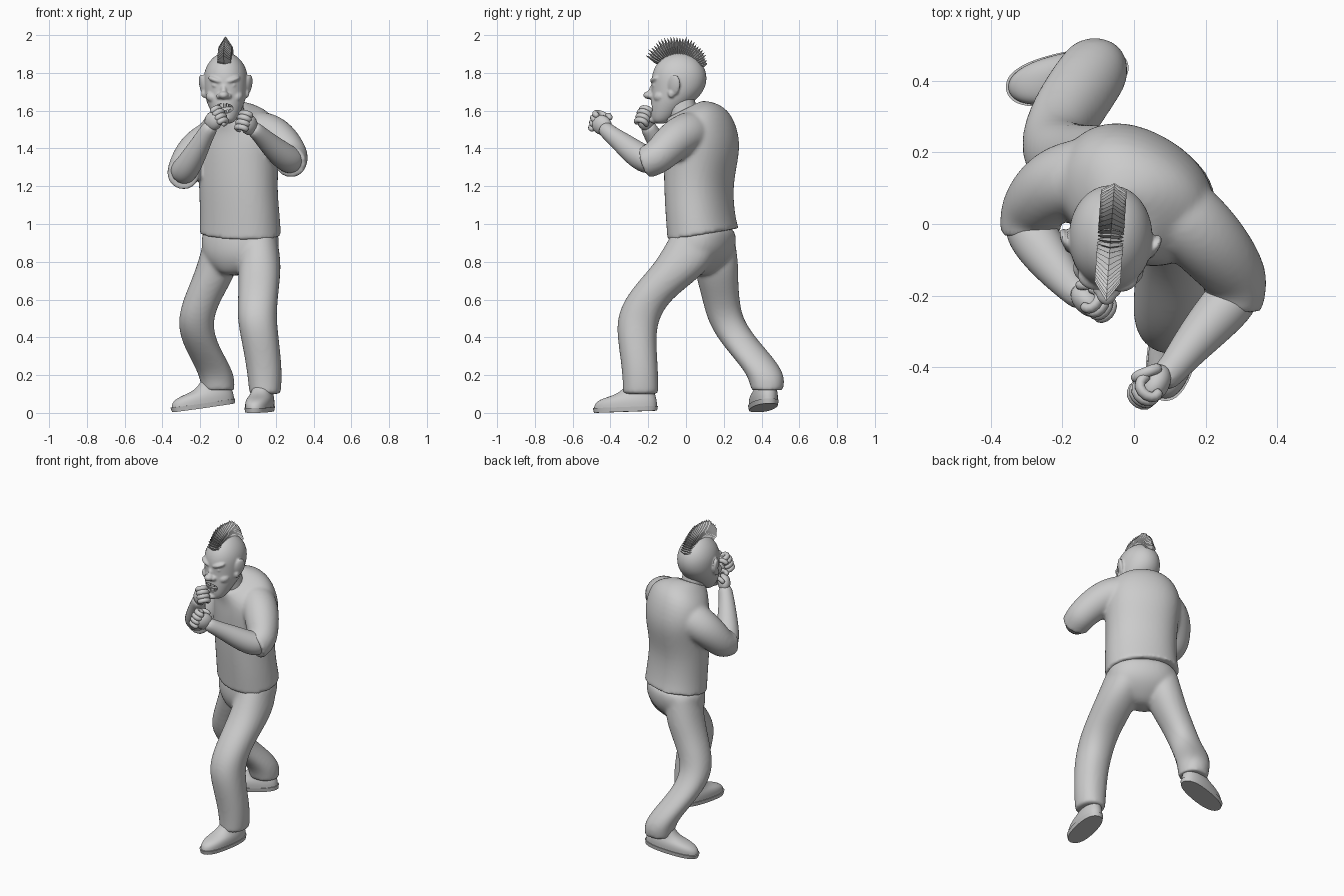
import bpy, bmesh, math, random
from mathutils import Matrix, Vector, Euler

random.seed(4)
default_cube = bpy.data.objects.get("Cube")
if default_cube:
    bpy.data.objects.remove(default_cube, do_unlink=True)
grey = bpy.data.materials.new("plain grey")
grey.use_nodes = True
grey.diffuse_color = (.6, .6, .6, 1)
grey.node_tree.nodes["Principled BSDF"].inputs["Base Color"].default_value = (.6, .6, .6, 1)

def finish(name, bm, smooth=True, levels=0):
    """Turn a bmesh into a named object."""
    bmesh.ops.recalc_face_normals(bm, faces=bm.faces[:])
    for face in bm.faces:
        face.smooth = smooth
    mesh = bpy.data.meshes.new(name)
    bm.to_mesh(mesh)
    bm.free()
    mesh.materials.append(grey)
    obj = bpy.data.objects.new(name, mesh)
    bpy.context.collection.objects.link(obj)
    if levels:
        sub = obj.modifiers.new("Subdivision", 'SUBSURF')
        sub.levels = sub.render_levels = levels
    return obj

def fuse(name, parts, voxel, rounds):
    """Melt overlapping parts into one smooth skin."""
    bm = bmesh.new()
    graph = bpy.context.evaluated_depsgraph_get()
    for part in parts:
        bm.from_mesh(part.evaluated_get(graph).to_mesh())
    for part in parts:
        bpy.data.objects.remove(part, do_unlink=True)
    obj = finish(name, bm)
    remesh = obj.modifiers.new("Remesh", 'REMESH')
    remesh.mode = 'VOXEL'
    remesh.voxel_size = voxel
    remesh.use_smooth_shade = True
    obj.modifiers.new("Smooth", 'SMOOTH').iterations = rounds
    return obj

def loft(name, rings, sharp_ends=True, levels=2):
    """Skin a list of point rings and cap both ends."""
    bm = bmesh.new()
    crease = bm.edges.layers.float.new("crease_edge")
    rows = [[bm.verts.new(p) for p in ring] for ring in rings]
    count = len(rows[0])
    for low, high in zip(rows, rows[1:]):
        for i in range(count):
            j = (i + 1) % count
            bm.faces.new((low[i], low[j], high[j], high[i]))
    for ring in (rows[0], rows[-1]):
        cap = bm.faces.new(ring)
        if sharp_ends:
            for edge in cap.edges:
                edge[crease] = 1
                edge.smooth = False
    return finish(name, bm, levels=levels)

def stack(name, rows, sharp_ends=True, power=2.2, sides=16):
    """Loft level sections: z, centre x, y, half sizes x, y, yaw, x tilt, y tilt."""
    rings = []
    for row in rows:
        z, cx, cy, rx, ry, yaw, tx, ty = (tuple(row) + (0, 0, 0))[:8]
        ring = []
        for i in range(sides):
            a = math.tau * i / sides
            u, v = (math.copysign(abs(t) ** (2 / power), t) for t in (math.cos(a), math.sin(a)))
            p = Matrix.Rotation(math.radians(yaw), 3, 'Z') @ Vector((u * rx, v * ry, 0)) * 1.02
            ring.append((cx + p.x, cy + p.y, z + p.x * tx + p.y * ty))
        rings.append(ring)
    return loft(name, rings, sharp_ends)

def tube(name, rows, ref=(0, 0, 1), sharp_ends=False, sides=12, levels=2):
    """Loft round sections along a path of x, y, z, radius."""
    points = [Vector(row[:3]) for row in rows]
    rings = []
    for i, p in enumerate(points):
        along = points[min(i + 1, len(points) - 1)] - points[max(i - 1, 0)]
        side = along.cross(Vector(ref)).normalized()
        up = side.cross(along).normalized()
        angles = [math.tau * k / sides for k in range(sides)]
        rings.append([p + (side * math.cos(a) + up * math.sin(a)) * rows[i][3] * 1.03 for a in angles])
    return loft(name, rings, sharp_ends, levels)

head_frame = Matrix.Translation((-.065, -.035, 0)) @ Matrix.Rotation(math.radians(-4), 4, 'Z')

def blob(name, loc, size, rot=(0, 0, 0), frame=head_frame):
    """Ellipsoid placed in a local frame."""
    turn = Euler([math.radians(r) for r in rot]).to_matrix().to_4x4()
    matrix = frame @ Matrix.Translation(loc) @ turn @ Matrix.Diagonal((*size, 1))
    bm = bmesh.new()
    bmesh.ops.create_uvsphere(bm, u_segments=20, v_segments=12, radius=1, matrix=matrix)
    return finish(name, bm)

# Shirt: body turned so the left side leads, and both sleeves
fuse("shirt", [stack("shirt_body", [
    (.945, .012, .09, .224, .17, -28, 0, .17), (1.05, .01, .075, .218, .166, -28),
    (1.2, 0, .065, .214, .164, -29), (1.34, .003, .08, .222, .18, -31),
    (1.44, .003, .085, .236, .183, -31, .05, .1), (1.55, 0, .06, .212, .155, -28, .14, .4),
    (1.595, -.02, .01, .118, .115, -15, .08, .5), (1.605, -.03, -.01, .085, .09, 0, .03, .5)]),
    tube("left_sleeve", [
        (.06, .05, 1.48, .115), (.14, .02, 1.485, .115), (.2, -.04, 1.46, .108), (.255, -.105, 1.4, .1),
        (.29, -.16, 1.345, .092), (.275, -.22, 1.325, .086)], sharp_ends=True),
    tube("right_sleeve", [
        (-.08, .12, 1.44, .12), (-.15, .13, 1.435, .115), (-.215, .115, 1.395, .108), (-.265, .07, 1.33, .098),
        (-.29, .025, 1.27, .09), (-.29, -.03, 1.265, .084)], sharp_ends=True)], .011, 6)
stack("neck", [(1.5, -.02, .02, .075, .08), (1.6, -.04, -.02, .07, .075), (1.7, -.055, -.04, .075, .08)])

# Trousers: hips, leading left leg, trailing right leg
fuse("trousers", [
    stack("hips", [(1, .012, .09, .2, .148, -28), (.92, .012, .09, .214, .162, -28),
                   (.84, .012, .08, .214, .156, -28), (.77, 0, .065, .15, .11, -28),
                   (.725, -.02, .06, .06, .06)], False),
    stack("left_leg", [
        (.94, .11, .05, .095, .13), (.8, .115, -.002, .114, .156), (.7, .112, -.1, .11, .15),
        (.6, .105, -.205, .105, .122), (.5, .1, -.255, .104, .11), (.4, .115, -.262, .1, .102),
        (.25, .138, -.245, .094, .096), (.15, .143, -.24, .088, .094), (.1, .143, -.24, .082, .094)]),
    stack("right_leg", [
        (.94, -.08, .135, .095, .12), (.8, -.1, .158, .11, .12), (.7, -.14, .168, .108, .108),
        (.6, -.19, .185, .1, .098), (.5, -.225, .205, .092, .094), (.4, -.215, .265, .092, .102),
        (.3, -.165, .35, .094, .106), (.2, -.11, .428, .094, .1), (.12, -.105, .43, .086, .084)])], .011, 8)

def shoe(name, loc, yaw, pitch):
    """Sole slab and rounded upper, toe toward local -y."""
    sole = stack(name + "_sole", [(0, 0, 0, .066, .17), (.025, 0, 0, .071, .176)], power=2.4)
    upper = stack(name + "_upper", [
        (.02, 0, 0, .067, .17), (.05, 0, .003, .069, .168), (.075, 0, .02, .064, .145),
        (.095, 0, .065, .054, .095), (.15, 0, .085, .05, .07)], power=2.3)
    for part in (sole, upper):
        part.location = loc
        part.rotation_euler = Euler((math.radians(pitch), 0, math.radians(yaw)))

shoe("left_shoe", (.115, -.32, .006), -12, 2)
shoe("right_shoe", (-.183, .41, .027), -78, 8)

# Bare forearms
tube("left_forearm", [
    (.295, -.16, 1.34, .07), (.275, -.21, 1.335, .075), (.22, -.27, 1.375, .07),
    (.15, -.35, 1.44, .054), (.105, -.41, 1.485, .043), (.07, -.44, 1.515, .042)])
tube("right_forearm", [
    (-.3, .02, 1.27, .07), (-.285, -.03, 1.28, .072), (-.25, -.08, 1.33, .068),
    (-.2, -.145, 1.42, .054), (-.165, -.185, 1.485, .044), (-.135, -.21, 1.53, .042)])

def fist(name, centre, forward, inward, size):
    """Palm, four curled fingers and a thumb laid across them."""
    d = Vector(forward).normalized()
    n = Vector(inward)
    n = (n - d * n.dot(d)).normalized()
    s = d.cross(n)
    if s.z < 0:
        s = -s
    axes = Matrix((s, d, n)).transposed().to_4x4()
    frame = Matrix.Translation(Vector(centre)) @ axes @ Matrix.Scale(size, 4)
    blob(name + "_palm", (0, -.012, 0), (.046, .052, .034), frame=frame)

    def digit(part, steps, ref):
        tube(part, [(*(frame @ Vector(p)), .0148 * size) for p in steps], ref, sides=8, levels=1)

    for k in range(4):
        x = (k - 1.5) * .023
        reach = .05 - .004 * abs(k - 2)
        digit(f"{name}_finger_{k + 1}", [(x, .01, -.015), (x, reach - .008, -.012), (x, reach, .01),
              (x, reach - .01, .036), (x, .012, .04), (x, -.008, .028)], s)
    digit(name + "_thumb", [(.04, -.04, .01), (.05, -.015, .03), (.035, .005, .048), (.005, .012, .054)], d)

fist("left_fist", (.053, -.457, 1.53), (-.4, -.75, .4), (-.8, .5, .1), 1.15)
fist("right_fist", (-.122, -.222, 1.555), (.45, -.45, .5), (.7, .5, .2), 1.1)

# Head and facial features
face = [stack("skull", [
    (1.53, -.06, -.135, .03, .03), (1.555, -.06, -.125, .055, .058), (1.6, -.065, -.1, .082, .088),
    (1.65, -.065, -.07, .103, .117), (1.7, -.065, -.045, .114, .137), (1.75, -.065, -.037, .118, .147),
    (1.8, -.065, -.035, .116, .144), (1.85, -.065, -.035, .096, .122), (1.89, -.065, -.035, .06, .077),
    (1.908, -.065, -.035, .02, .025)], False, power=2.05),
    blob("nose_tip", (0, -.162, 1.682), (.028, .03, .021)),
    blob("nose_bridge", (0, -.14, 1.712), (.017, .021, .036), (-20, 0, 0)),
    blob("chin", (0, -.128, 1.552), (.034, .034, .022))]
for s in (1, -1):
    face += [blob("nostril", (s * .024, -.148, 1.677), (.017, .018, .015)),
             blob("brow", (s * .045, -.122, 1.764), (.044, .029, .016), (0, -s * 18, s * 22)),
             blob("eye", (s * .045, -.122, 1.733), (.022, .018, .013), (0, -s * 10, s * 20)),
             blob("cheek", (s * .058, -.092, 1.672), (.042, .041, .032), (0, -s * 20, s * 30)),
             blob("ear", (s * .12, -.02, 1.735), (.015, .036, .058), (-12, s * 8, -s * 25)),
             blob("ear_lobe", (s * .114, -.035, 1.69), (.014, .018, .022))]
head = fuse("head", face, .006, 3)

# Open mouth
cutter = blob("mouth_cutter", (0, -.155, 1.612), (.053, .045, .027))
cut = head.modifiers.new("Mouth", 'BOOLEAN')
cut.object = cutter
bpy.ops.object.select_all(action='DESELECT')
bpy.context.view_layer.objects.active = head
head.select_set(True)
for modifier in list(head.modifiers):
    bpy.ops.object.modifier_apply(modifier=modifier.name)
bpy.data.objects.remove(cutter, do_unlink=True)
bpy.ops.object.shade_smooth_by_angle(angle=math.radians(45))

# Two rows of teeth
for label, z, height in (("upper", 1.627, .02), ("lower", 1.596, .016)):
    bm = bmesh.new()
    for k in range(6):
        x = (k - 2.5) * .0125
        place = Matrix.Translation((x, -.138 + 7 * x * x, z + 4 * x * x))
        bmesh.ops.create_cube(bm, size=1, matrix=head_frame @ place @ Matrix.Diagonal((.011, .012, height, 1)))
    finish(label + "_teeth", bm, smooth=False)

# Fan of flat diamond spikes forming the mohawk
bm = bmesh.new()
for i in range(28):
    t = i / 27
    a = math.radians(152 - 134 * t)
    out = Vector((0, math.cos(a), math.sin(a)))
    offsets = (Vector((.036, 0, 0)), Vector((0, -out.z, out.y)) * .013)
    length = .204 - .042 * t ** 2 + random.uniform(-.007, .004)
    base, mid = ([bm.verts.new(head_frame @ (Vector((0, -.005, 1.8)) + out * radius + sign * o))
                  for sign in (1, -1) for o in offsets] for radius in (.08, .14))
    tip = bm.verts.new(head_frame @ (Vector((0, -.005, 1.8)) + out * length))
    bm.faces.new(base)
    for k in range(4):
        j = (k + 1) % 4
        bm.faces.new((base[k], base[j], mid[j], mid[k]))
        bm.faces.new((mid[k], mid[j], tip))
finish("mohawk", bm, smooth=False)
